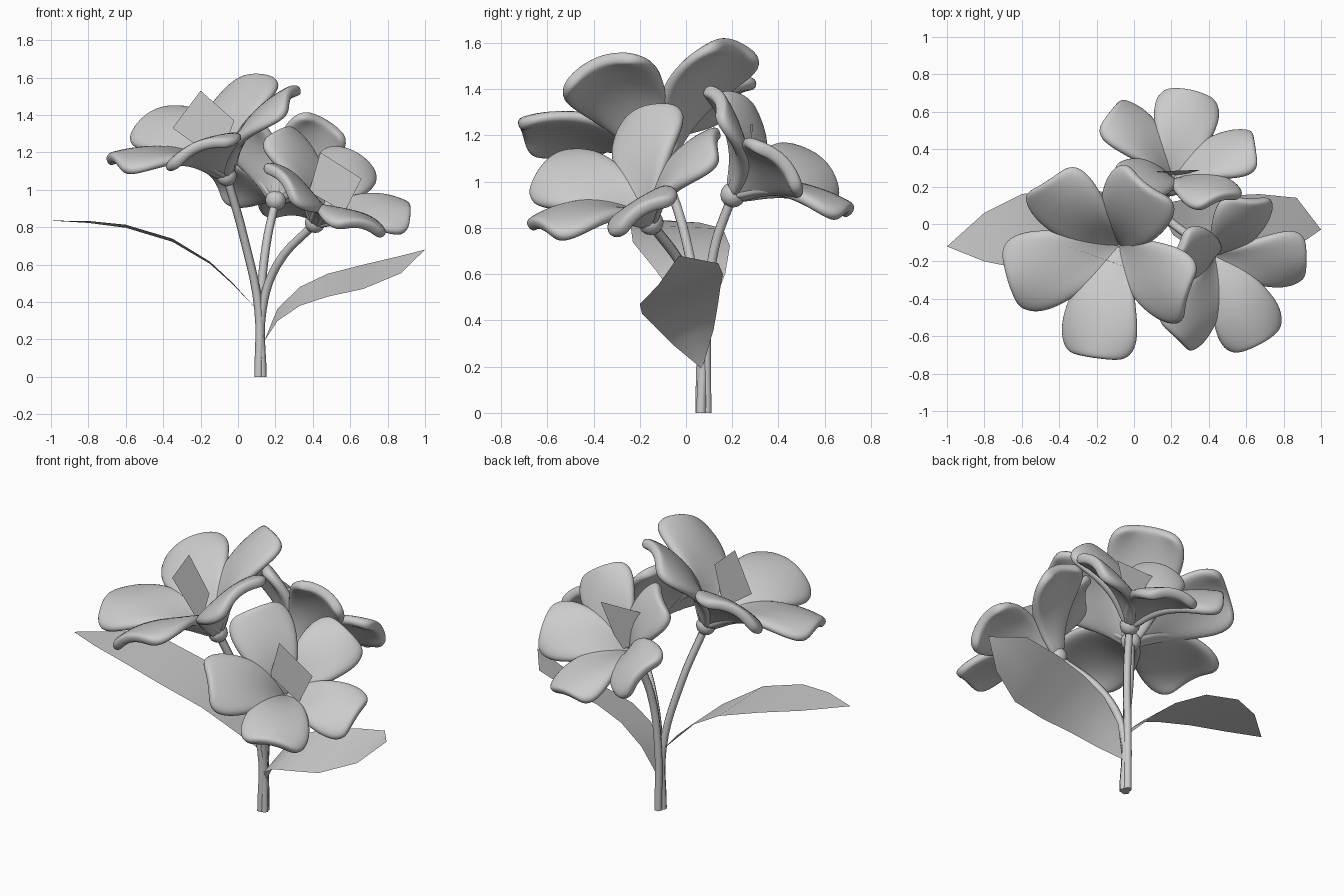
import bpy
import bmesh
from mathutils import Vector

old = bpy.data.objects.get("Cube")
if old:
    bpy.data.objects.remove(old, do_unlink=True)

grey = bpy.data.materials.new("plain grey")
grey.use_nodes = True
tone = (0.6, 0.6, 0.6, 1)
grey.diffuse_color = tone
grey.node_tree.nodes["Principled BSDF"].inputs["Base Color"].default_value = tone


def add_object(name, bm, smooth=True):
    mesh = bpy.data.meshes.new(name)
    bm.normal_update()
    bm.to_mesh(mesh)
    bm.free()
    mesh.materials.append(grey)
    for p in mesh.polygons:
        p.use_smooth = smooth
    ob = bpy.data.objects.new(name, mesh)
    bpy.context.collection.objects.link(ob)
    return ob


def skin(bm, rows):
    """Join rows of points into a grid of quads."""
    grid = [[bm.verts.new(p) for p in row] for row in rows]
    for a, b in zip(grid, grid[1:]):
        for i in range(len(a) - 1):
            bm.faces.new((a[i], a[i + 1], b[i + 1], b[i]))


# Petal outline: position along the petal, half width as a share of its length
OUTLINE = [(0, .07), (.18, .15), (.38, .24), (.6, .32), (.82, .365), (.98, .33), (1.05, .23)]
ACROSS = (-1, -.55, 0, .55, 1)


def petal(name, base, tip, axis):
    span = tip - base
    length = span.length
    side = axis.cross(span).normalized()
    up = span.cross(side).normalized()
    bm = bmesh.new()
    rows = []
    for u, w in OUTLINE:
        # the petal rises steeply and then flares, cupped near the base and domed at the end
        centre = base + span * u + up * length * (.42 * u * (1 - u) + .03 * u)
        cup = .35 * (1 - u) - .32 * u
        rows.append([centre + side * (v * w * length) + up * (cup * v * v * w * length)
                     - span * (.04 * u * u * v * v) for v in ACROSS])
    skin(bm, rows)
    ob = add_object(name, bm)
    solid = ob.modifiers.new("thickness", "SOLIDIFY")
    solid.thickness = .06
    solid.offset = 0
    rounding = ob.modifiers.new("rounding", "SUBSURF")
    rounding.levels = rounding.render_levels = 2


def stem(name, points):
    curve = bpy.data.curves.new(name, "CURVE")
    curve.dimensions = "3D"
    curve.bevel_depth = .023
    curve.bevel_resolution = 1
    curve.resolution_u = 5
    curve.use_fill_caps = True
    spline = curve.splines.new("BEZIER")
    spline.bezier_points.add(len(points) - 1)
    for bp, p in zip(spline.bezier_points, points):
        bp.co = p
        bp.handle_left_type = bp.handle_right_type = "AUTO"
    curve.materials.append(grey)
    ob = bpy.data.objects.new(name, curve)
    bpy.context.collection.objects.link(ob)
    bpy.ops.object.select_all(action="DESELECT")
    ob.select_set(True)
    bpy.context.view_layer.objects.active = ob
    bpy.ops.object.convert(target="MESH")


def flower(name, base, tips, card, stalk):
    base = Vector(base)
    tips = [Vector(t) for t in tips]
    axis = (sum(tips, Vector()) / len(tips) - base).normalized()
    for i, tip in enumerate(tips):
        petal(f"{name}_petal_{i + 1}", base, tip, axis)
    # bulb under the petals
    bm = bmesh.new()
    bmesh.ops.create_uvsphere(bm, u_segments=12, v_segments=8, radius=.055)
    bmesh.ops.translate(bm, vec=base + axis * .005, verts=bm.verts)
    add_object(name + "_bulb", bm)
    # flat card standing in the middle as the stamen
    bm = bmesh.new()
    bm.faces.new([bm.verts.new(p) for p in card])
    add_object(name + "_stamen", bm, False)
    stem(name + "_stem", stalk + [tuple(base)])


def leaf(name, side, ribs):
    side = Vector(side)
    bm = bmesh.new()
    skin(bm, [[Vector(c) + side * (v * w) for v in (-1, 0, 1)] for c, w in ribs])
    bmesh.ops.remove_doubles(bm, verts=bm.verts, dist=.0001)
    add_object(name, bm)


flower("left_flower", (-.06, -.1, 1.07),
       [(-.46, .21, 1.38), (-.65, -.29, 1.16), (-.21, -.69, 1.22), (.27, -.38, 1.5), (.06, .2, 1.58)],
       [(-.1, -.21, 1.15), (-.02, -.24, 1.37), (-.2, -.175, 1.53), (-.35, -.12, 1.33)],
       [(.11, .06, 0), (.11, .06, .36), (.03, 0, .75)])
flower("right_flower", (.41, -.15, .82),
       [(.62, .12, 1.17), (.23, -.16, 1.3), (.9, -.19, .87), (.66, -.62, .81), (.24, -.6, 1.05)],
       [(.44, -.24, 1.2), (.66, -.24, 1.06), (.57, -.24, .88), (.38, -.24, .99)],
       [(.13, .065, 0), (.13, .065, .36), (.21, 0, .6)])
flower("back_flower", (.2, .2, .94),
       [(-.11, .59, 1.05), (.3, .69, .88), (.63, .41, 1.08), (.46, .14, 1.35), (.0, .24, 1.34)],
       [(.36, .29, 1.25), (.1, .28, 1.25), (.14, .27, 1.05), (.25, .26, .98)],
       [(.12, .09, 0), (.12, .09, .36), (.15, .12, .7)])

leaf("right_leaf", (0, 1, .36),
     [((.14, .07, .19), 0), ((.21, .03, .33), .09), ((.33, 0, .43), .14),
      ((.48, -.02, .49), .17), ((.67, -.02, .535), .18), ((.87, .01, .6), .13),
      ((1, -.03, .68), 0)])
leaf("left_leaf", (0, 1, -.04),
     [((.1, .06, .36), 0), ((-.03, .04, .5), .09), ((-.15, .02, .61), .15),
      ((-.35, -.02, .73), .21), ((-.6, -.04, .805), .2), ((-.8, -.07, .828), .13),
      ((-1, -.12, .835), 0)])
